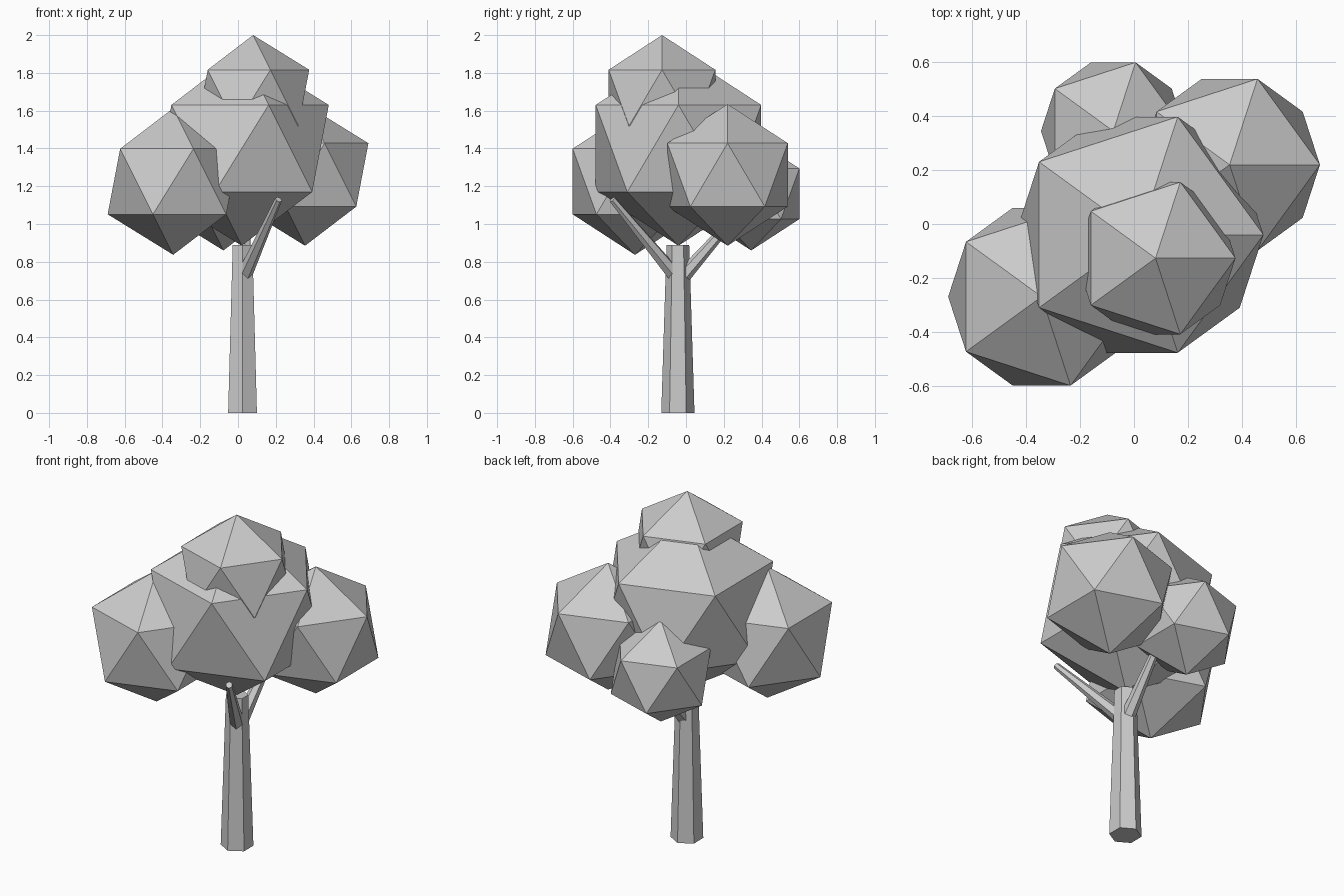
import bpy
import math
from mathutils import Vector

cube = bpy.data.objects.get("Cube")
if cube:
    bpy.data.objects.remove(cube, do_unlink=True)

grey = bpy.data.materials.new("plain_grey")
grey.use_nodes = True
grey.diffuse_color = (0.6, 0.6, 0.6, 1)
grey.node_tree.nodes["Principled BSDF"].inputs["Base Color"].default_value = (0.6, 0.6, 0.6, 1)


def finish(name):
    obj = bpy.context.object
    obj.name = name
    obj.data.materials.append(grey)
    return obj


def limb(name, start, end, r_start, r_end):
    """Tapered six-sided limb between two points."""
    start, end = Vector(start), Vector(end)
    axis = end - start
    bpy.ops.mesh.primitive_cone_add(vertices=6, radius1=r_start, radius2=r_end,
                                    depth=axis.length, location=(start + end) / 2)
    obj = finish(name)
    obj.rotation_euler = axis.to_track_quat('Z', 'Y').to_euler()
    return obj


def leaf_clump(name, centre, radius):
    """Flat-faced twenty-sided clump of leaves."""
    bpy.ops.mesh.primitive_ico_sphere_add(subdivisions=1, radius=radius, location=centre)
    finish(name)


# Trunk and branches
bpy.ops.mesh.primitive_cone_add(vertices=6, radius1=0.088, radius2=0.06,
                                depth=0.89, location=(0.024, -0.043, 0.445))
finish("trunk")
limb("front_branch", (0.035, -0.06, 0.73), (0.215, -0.39, 1.13), 0.04, 0.019)
limb("back_branch", (0.03, -0.01, 0.73), (0.05, 0.28, 1.06), 0.04, 0.019)

# Foliage
leaf_clump("middle_foliage", (0.02, -0.04, 1.40), 0.515)
leaf_clump("top_foliage", (0.08, -0.127, 1.668), 0.332)
leaf_clump("right_foliage", (-0.343, -0.27, 1.225), 0.388)
leaf_clump("left_foliage", (0.355, 0.22, 1.26), 0.375)
leaf_clump("back_foliage", (-0.077, 0.345, 1.16), 0.30)
